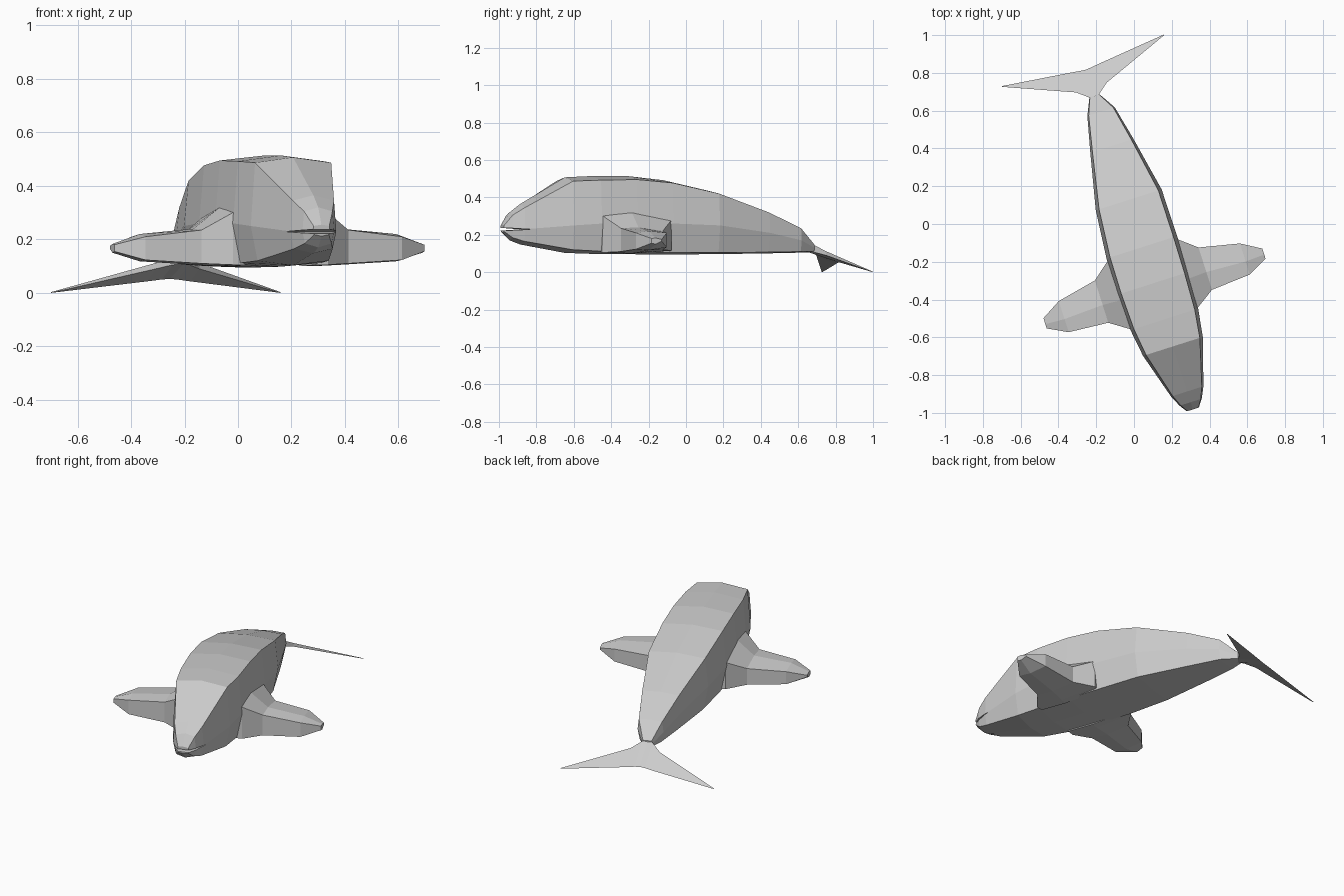
import bpy, bmesh, math

if "Cube" in bpy.data.objects:
    bpy.data.objects.remove(bpy.data.objects["Cube"])

HEADING = math.radians(17.64)


def loft(name, rings, mirror=False):
    """Skin a list of equal-sized closed rings and cap both ends."""
    bm = bmesh.new()
    loops = [[bm.verts.new(p) for p in ring] for ring in rings]
    n = len(loops[0])
    for a, b in zip(loops, loops[1:]):
        for i in range(n):
            j = (i + 1) % n
            bm.faces.new((a[i], a[j], b[j], b[i]))
    bm.faces.new(loops[0])
    bm.faces.new(loops[-1][::-1])
    bmesh.ops.recalc_face_normals(bm, faces=bm.faces)
    me = bpy.data.meshes.new(name)
    bm.to_mesh(me)
    bm.free()
    ob = bpy.data.objects.new(name, me)
    bpy.context.collection.objects.link(ob)
    ob.rotation_euler.z = HEADING
    if mirror:
        ob.modifiers.new("mirror", "MIRROR")
    return ob


# Body stations: along, half width, centre x, crown z, shoulder z, side z, chine z, keel z
stations = [
    (-1.03, .034, 0, .255, .25, .23, .218, .212),
    (-.99, .062, 0, .32, .305, .23, .185, .17),
    (-.93, .090, 0, .365, .345, .23, .165, .148),
    (-.68, .166, 0, .507, .487, .25, .12, .103),
    (-.53, .188, 0, .514, .492, .26, .112, .098),
    (-.33, .196, 0, .514, .495, .26, .108, .096),
    (-.13, .196, .002, .492, .477, .26, .106, .095),
    (.13, .183, .012, .433, .42, .25, .105, .096),
    (.43, .120, .014, .325, .318, .21, .107, .1),
    (.62, .076, .014, .238, .234, .17, .11, .104),
    (.71, .028, .006, .15, .148, .13, .112, .106),
]


def body_ring(y, w, cx, crown, shoulder, side, chine, keel):
    half = [(.90, shoulder), (1, side), (.84, chine)]
    right = [(cx + w * k, y, z) for k, z in half]
    left = [(cx - w * k, y, z) for k, z in reversed(half)]
    return [(cx, y, crown)] + right + [(cx, y, keel)] + left


body = loft("body", [body_ring(*s) for s in stations])

# Mouth slit, cut as a thin wedge
mouth = loft("mouth_cutter", [
    [(x, -1.1, .218), (x, -1.1, .242), (x, -.90, .229)] for x in (-.3, .3)])
mouth.hide_render = True
mouth.hide_set(True)
cut = body.modifiers.new("mouth", "BOOLEAN")
cut.operation = "DIFFERENCE"
cut.solver = "EXACT"
cut.object = mouth


# Flippers: out, front, back, front z, middle z, back z, bottom z
def flipper_ring(x, f, b, zf, zm, zb, low):
    m = f + (b - f) * .42
    return [(x, f, zf), (x, m, zm), (x, b, zb),
            (x, b, low + .015), (x, m, low), (x, f, low + .005)]


loft("flippers", [flipper_ring(*r) for r in [
    (.14, -.525, -.14, .30, .32, .28, .10),
    (.187, -.525, -.14, .30, .32, .28, .10),
    (.288, -.457, -.222, .235, .24, .22, .105),
    (.503, -.441, -.268, .21, .22, .21, .118),
    (.608, -.387, -.330, .18, .183, .175, .15),
]], mirror=True)

# Tail flukes: thin triangular sections from the tail stock to the tips
loft("tail_flukes", [
    [(0, .69, .155), (0, .857, .052), (0, .69, .106)],
    [(.032, .715, .142), (.03, .86, .05), (.032, .715, .105)],
    [(.085, .758, .112), (.085, .867, .043), (.085, .758, .09)],
    [(.45, .905, .003), (.45, .909, .001), (.45, .905, 0)],
], mirror=True).location.x = .004
